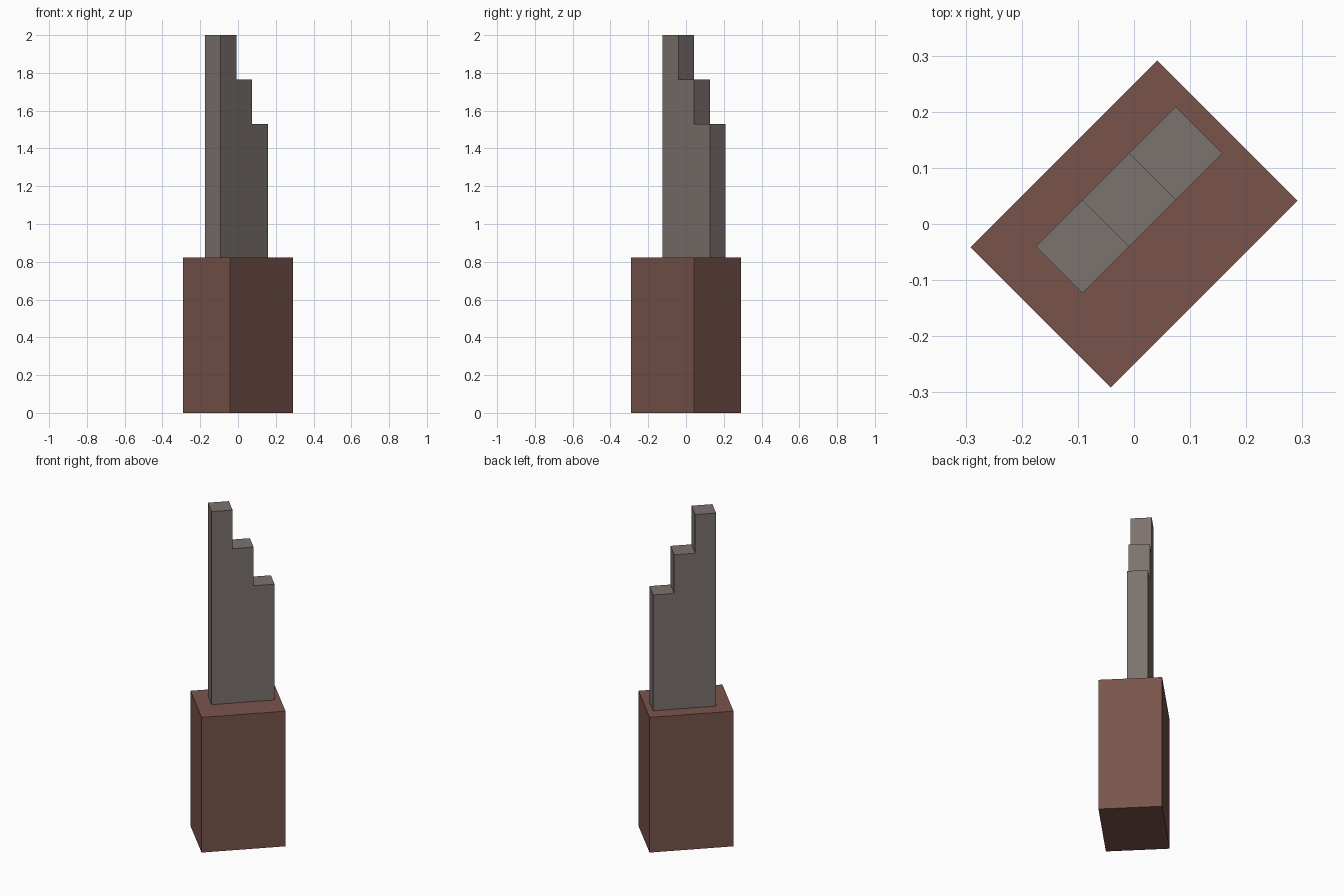
import bpy, bmesh, math
from mathutils import Matrix

if "Cube" in bpy.data.objects:
    bpy.data.objects.remove(bpy.data.objects["Cube"])

U = 2 / 17                                  # module: the tower is 17 modules tall
TURN = Matrix.Rotation(math.radians(45), 4, 'Z')


def srgb(r, g, b):
    return tuple((c / 255 / 12.92) if c < 11 else ((c / 255 + 0.055) / 1.055) ** 2.4
                 for c in (r, g, b)) + (1.0,)


def material(name, rgb):
    m = bpy.data.materials.new(name)
    m.diffuse_color = srgb(*rgb)
    m.use_nodes = True
    m.node_tree.nodes["Principled BSDF"].inputs["Base Color"].default_value = m.diffuse_color
    return m


def extruded(name, outline, direction, mat):
    """Extrude a closed outline into a solid, turned 45 degrees about z."""
    bm = bmesh.new()
    face = bm.faces.new([bm.verts.new(p) for p in outline])
    ext = bmesh.ops.extrude_face_region(bm, geom=[face], use_keep_orig=True)
    moved = [g for g in ext['geom'] if isinstance(g, bmesh.types.BMVert)]
    bmesh.ops.translate(bm, verts=moved, vec=direction)
    bmesh.ops.recalc_face_normals(bm, faces=bm.faces)
    bm.transform(TURN)
    mesh = bpy.data.meshes.new(name)
    bm.to_mesh(mesh)
    bm.free()
    mesh.materials.append(mat)
    obj = bpy.data.objects.new(name, mesh)
    bpy.context.collection.objects.link(obj)
    return obj


brown = material("brown", (121, 84, 75))
grey = material("warm grey", (124, 114, 110))

# Base block: 4 x 3 x 7 modules
base_top = 7 * U
extruded("base_block",
         [(-2 * U, -1.5 * U, 0), (2 * U, -1.5 * U, 0), (2 * U, 1.5 * U, 0), (-2 * U, 1.5 * U, 0)],
         (0, 0, base_top), brown)

# Stepped tower: three one-module columns, each two modules lower than the last
start, side = -0.152, -0.0225
profile = [(start + 3 * U, side, base_top), (start, side, base_top)]
for i, top in enumerate((17, 15, 13)):
    profile += [(start + i * U, side, top * U), (start + (i + 1) * U, side, top * U)]
extruded("stepped_tower", profile, (0, U, 0), grey)
